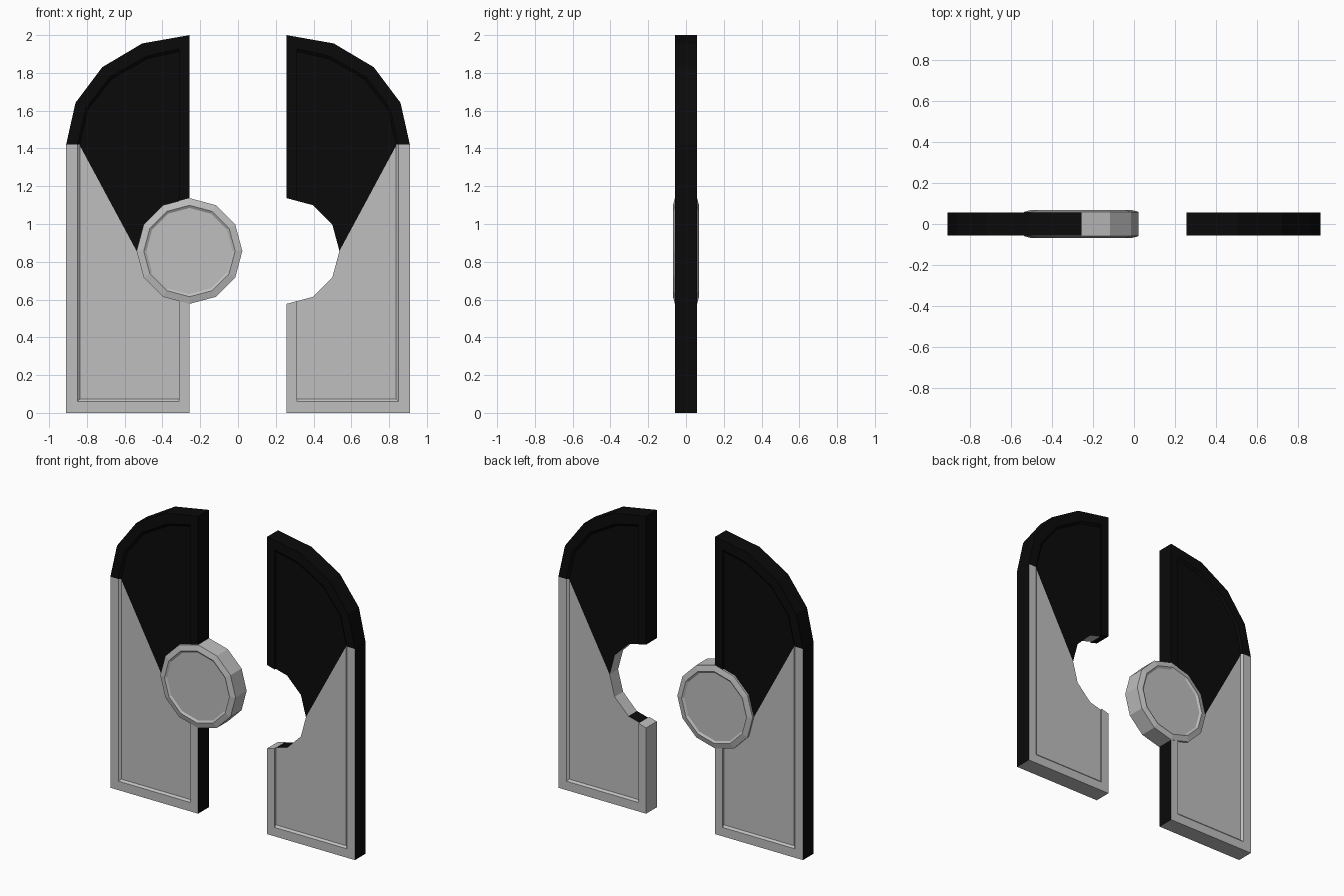
import bpy, bmesh
from math import sin, cos, radians

if "Cube" in bpy.data.objects:
    bpy.data.objects.remove(bpy.data.objects["Cube"])


def material(name, value):
    m = bpy.data.materials.new(name)
    m.use_nodes = True
    colour = (value, value, value, 1)
    m.diffuse_color = colour
    bsdf = m.node_tree.nodes["Principled BSDF"]
    bsdf.inputs["Base Color"].default_value = colour
    return m


GREY, BLACK = 0, 1
MATERIALS = [material("light grey", 0.52), material("black", 0.003)]

EDGE, OUTER, SPRING = 0.257, 0.91, 1.42     # meeting edge, outer edge, arch spring height
STILE = 0.313                               # inner border of the meeting stile
HUB_Z, HUB_R = 0.857, 0.28
FRONT, PANEL = 0.057, 0.045                 # half depths of frame and panel


def loft(name, layers, paint):
    """Skin matching (x, z) outlines set at successive depths y."""
    bm = bmesh.new()
    rings = [[bm.verts.new((x, y, z)) for x, z in pts] for y, pts in layers]
    for a, b in zip(rings, rings[1:]):
        for i in range(len(a)):
            j = (i + 1) % len(a)
            bm.faces.new((a[i], a[j], b[j], b[i]))
    bm.faces.new(rings[0][::-1])
    bm.faces.new(rings[-1])
    bmesh.ops.recalc_face_normals(bm, faces=bm.faces)
    for f in bm.faces:
        f.material_index = paint(f.calc_center_median(), f.normal)
    mesh = bpy.data.meshes.new(name)
    bm.to_mesh(mesh)
    bm.free()
    for m in MATERIALS:
        mesh.materials.append(m)
    obj = bpy.data.objects.new(name, mesh)
    bpy.context.collection.objects.link(obj)
    return obj


def hub_point(deg, r=HUB_R):
    return EDGE + r * cos(radians(deg)), HUB_Z + r * sin(radians(deg))


def arch(inset):
    """Quarter arch in four straight runs, from the spring up to the meeting edge."""
    rx, rz = OUTER - EDGE - inset, 2 - SPRING - inset * 1.2
    return [(EDGE + rx * cos(radians(a)), SPRING + rz * sin(radians(a)))
            for a in (0, 22.5, 45, 67.5, 90)]


def inner_arch(inset):
    return arch(inset)[:-1] + [(STILE, 2 - inset * 1.2)]


def upper_frame(inset):
    return ([hub_point(90)] + arch(0)[::-1] + inner_arch(inset)
            + [(STILE, HUB_Z + 0.265)])


def lower_frame(inset):
    x = OUTER - inset
    return [hub_point(-90), (EDGE, 0), (OUTER, 0), (OUTER, SPRING), (x, SPRING),
            (x, inset), (STILE, inset), (STILE, HUB_Z - 0.265)]


def door(side, label):
    def flip(pts):
        return [(side * x, z) for x, z in pts]

    def frame_layers(outline):
        wide, narrow = flip(outline(0.06)), flip(outline(0.073))
        return [(-FRONT, wide), (-PANEL, narrow), (PANEL, narrow), (FRONT, wide)]

    def panel_layers(pts):
        return [(-PANEL, flip(pts)), (PANEL, flip(pts))]

    def lower_frame_paint(c, n):
        outside = abs(c.x) > OUTER - 0.01
        meeting = side < 0 and abs(c.x) < EDGE + 0.01
        return BLACK if outside or meeting else GREY

    def upper_panel_paint(c, n):
        return BLACK if abs(n.y) > 0.5 or c.z > HUB_Z + HUB_R else GREY

    def lower_panel_paint(c, n):
        floor = n.z > 0.9 and abs(c.x) < 0.4 and c.z > 0.5
        return BLACK if floor else GREY

    # Frame: dark arch and lower light border
    loft(label + "_door_upper_frame", frame_layers(upper_frame), lambda c, n: BLACK)
    loft(label + "_door_lower_frame", frame_layers(lower_frame), lower_frame_paint)

    # Recessed panel, split along a diagonal
    upper = inner_arch(0.07) + [(STILE, HUB_Z + 0.265)] + [hub_point(a) for a in (60, 30, 0)]
    lower = [hub_point(a) for a in (0, -30, -60)] + [
        (STILE, HUB_Z - 0.265), (STILE, 0.07), (OUTER - 0.07, 0.07), (OUTER - 0.07, SPRING)]
    loft(label + "_door_upper_panel", panel_layers(upper), upper_panel_paint)
    loft(label + "_door_lower_panel", panel_layers(lower), lower_panel_paint)


door(1, "left")
door(-1, "right")

# Round lock plate fixed to one door, with a raised rim on both faces
profile = [(0.228, 0.06), (0.242, 0.069), (HUB_R, FRONT + 0.002)]
steps = [(r, -y) for r, y in profile] + [(r, y) for r, y in reversed(profile)]
rings = []
for r, y in steps:
    pts = [hub_point(a, r) for a in range(0, 360, 30)]
    rings.append((y, [(-x, z) for x, z in pts]))
loft("lock_disc", rings, lambda c, n: GREY)
